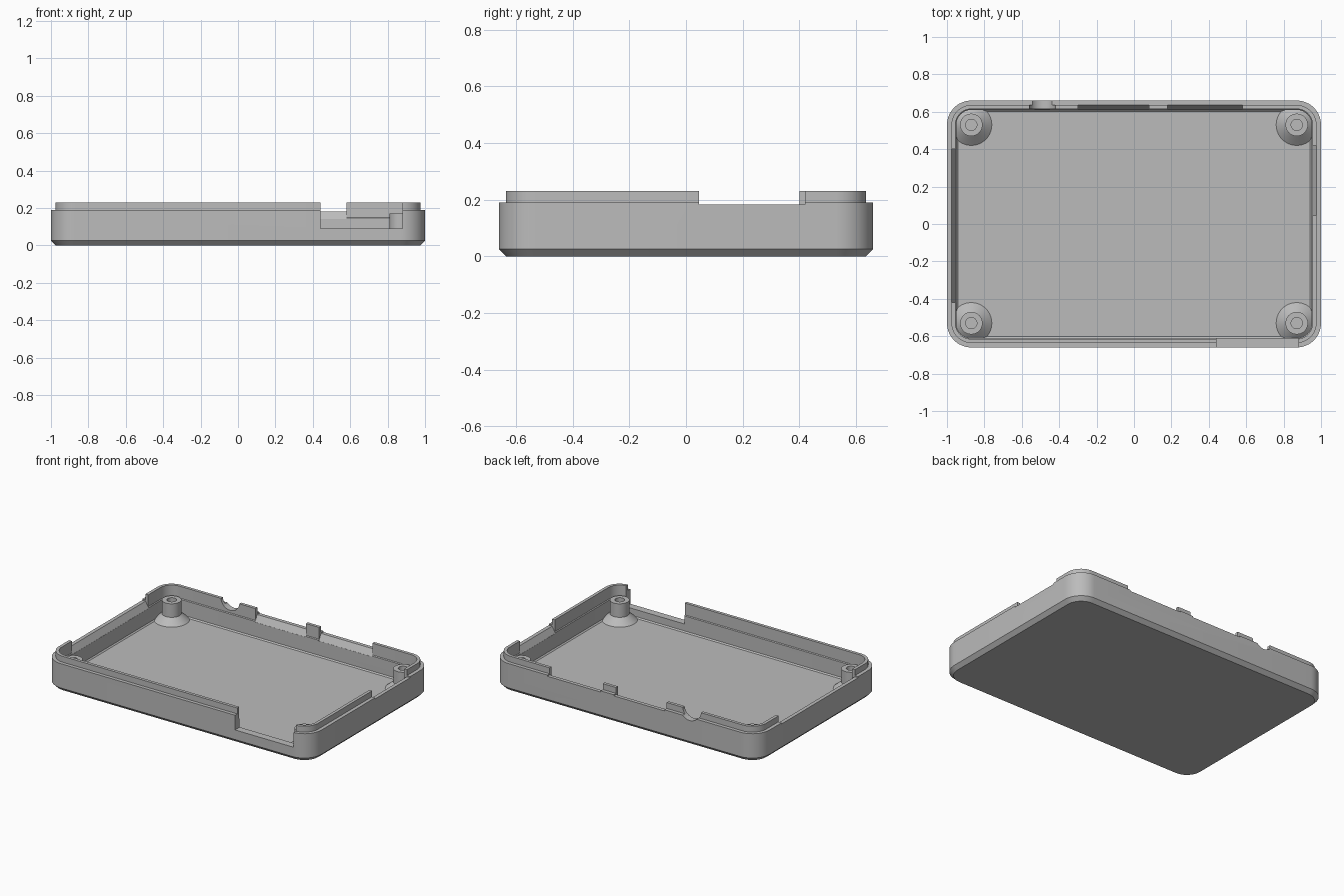
import bpy, bmesh, math
from mathutils import Matrix, Vector

old = bpy.data.objects.get("Cube")
if old:
    bpy.data.objects.remove(old, do_unlink=True)

HALF_X, HALF_Y, RADIUS = 1.0, 0.66, 0.13

grey = bpy.data.materials.new("plain grey")
grey.use_nodes = True
grey.diffuse_color = (0.5, 0.5, 0.5, 1)
grey.node_tree.nodes["Principled BSDF"].inputs["Base Color"].default_value = (0.5, 0.5, 0.5, 1)


def make_object(name, bm):
    bmesh.ops.recalc_face_normals(bm, faces=bm.faces)
    mesh = bpy.data.meshes.new(name)
    bm.to_mesh(mesh)
    bm.free()
    mesh.materials.append(grey)
    obj = bpy.data.objects.new(name, mesh)
    bpy.context.collection.objects.link(obj)
    return obj


def activate(obj):
    bpy.ops.object.select_all(action="DESELECT")
    obj.select_set(True)
    bpy.context.view_layer.objects.active = obj


def skin(bm, rings):
    """Join closed loops of points and cap both ends."""
    loops = [[bm.verts.new(p) for p in ring] for ring in rings]
    n = len(loops[0])
    for a, b in zip(loops, loops[1:]):
        for i in range(n):
            j = (i + 1) % n
            bm.faces.new((a[i], a[j], b[j], b[i]))
    bm.faces.new(loops[0])
    bm.faces.new(loops[-1])


def rounded_ring(inset, z, steps=12):
    points = []
    for k, (sx, sy) in enumerate([(1, 1), (-1, 1), (-1, -1), (1, -1)]):
        for s in range(steps + 1):
            a = math.pi / 2 * (k + s / steps)
            points.append((sx * (HALF_X - RADIUS) + (RADIUS - inset) * math.cos(a),
                           sy * (HALF_Y - RADIUS) + (RADIUS - inset) * math.sin(a), z))
    return points


# Tray: bottom chamfer, outer wall, rim step, raised lip, inner wall, floor
section = [(0.025, 0), (0, 0.025), (0, 0.19), (0.024, 0.19), (0.024, 0.23),
           (0.045, 0.23), (0.045, 0.15), (0.05, 0.145), (0.05, 0.043), (0.058, 0.035)]
bm = bmesh.new()
skin(bm, [rounded_ring(d, z) for d, z in section])
tray = make_object("tray", bm)


def cut(cutter):
    cutter.hide_render = True
    mod = tray.modifiers.new("opening", "BOOLEAN")
    mod.operation = "DIFFERENCE"
    mod.solver = "EXACT"
    mod.object = cutter
    activate(tray)
    bpy.ops.object.modifier_apply(modifier=mod.name)
    bpy.data.objects.remove(cutter, do_unlink=True)


# Openings: a wall section swept along one side between two positions
sloped = [(-0.03, 0.3), (-0.03, 0.182), (0.025, 0.182), (0.049, 0.14), (0.06, 0.14), (0.06, 0.3)]
flat = [(-0.03, 0.3), (-0.03, 0.09), (0.06, 0.09), (0.06, 0.3)]
WALLS = {"back": lambda t, d: (t, HALF_Y - d), "front": lambda t, d: (t, d - HALF_Y),
         "plus_x": lambda t, d: (HALF_X - d, t), "minus_x": lambda t, d: (d - HALF_X, t)}
for wall, start, end, shape in [("back", 0.18, 0.58, sloped), ("back", -0.30, 0.08, sloped),
                                ("plus_x", 0.045, 0.42, sloped), ("minus_x", -0.42, 0.40, sloped),
                                ("front", 0.44, 0.88, flat)]:
    bm = bmesh.new()
    skin(bm, [[(*WALLS[wall](t, d), z) for d, z in shape] for t in (start, end)])
    cut(make_object("opening_cutter", bm))

# Round socket opening in the back wall
bm = bmesh.new()
bmesh.ops.create_cone(bm, cap_ends=True, segments=32, radius1=0.07, radius2=0.07, depth=0.14,
                      matrix=Matrix.Translation(Vector((-0.49, HALF_Y, 0.237)))
                      @ Matrix.Rotation(math.pi / 2, 4, "X"))
cut(make_object("socket_cutter", bm))
activate(tray)
bpy.ops.object.shade_smooth_by_angle(angle=math.radians(30))

# Screw posts: flared foot, straight shaft, blind hole
post_profile = [(0.11, 0.03), (0.11, 0.035), (0.06, 0.078), (0.06, 0.17), (0.03, 0.17), (0.03, 0.06)]
for side_x, x in (("right", -0.87), ("left", 0.87)):
    for side_y, y in (("front", -0.53), ("back", 0.53)):
        bm = bmesh.new()
        angles = [math.tau * i / 40 for i in range(40)]
        skin(bm, [[(x + r * math.cos(a), y + r * math.sin(a), z) for a in angles]
                  for r, z in post_profile])
        post = make_object(f"{side_y}_{side_x}_screw_post", bm)
        activate(post)
        bpy.ops.object.shade_smooth_by_angle(angle=math.radians(30))
